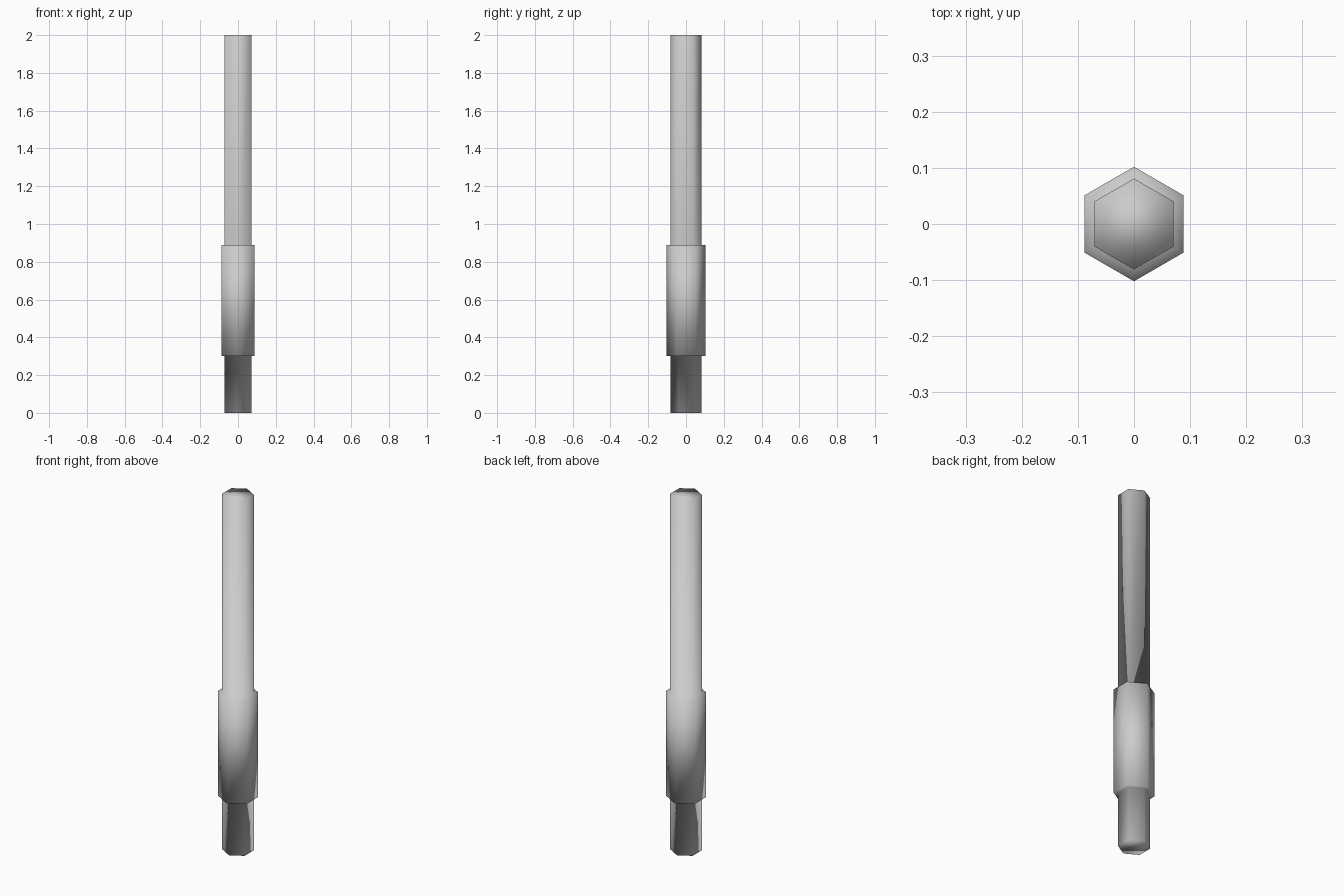
import bpy, bmesh
from math import pi, sin, cos

if "Cube" in bpy.data.objects:
    bpy.data.objects.remove(bpy.data.objects["Cube"])

SIDES = 6
# (radius, height) profile: lower stub, thick grip, long upper shaft
PROFILE = [(0.081, 0.0), (0.081, 0.3), (0.102, 0.3),
           (0.102, 0.89), (0.081, 0.89), (0.081, 2.0)]


def lathe(name, profile):
    bm = bmesh.new()
    # Hexagonal rings with a corner pointing along y
    rings = [[bm.verts.new((r * sin(2 * pi * i / SIDES), -r * cos(2 * pi * i / SIDES), z))
              for i in range(SIDES)] for r, z in profile]
    # Side walls and ledges
    for a, b in zip(rings, rings[1:]):
        for i in range(SIDES):
            j = (i + 1) % SIDES
            bm.faces.new((a[i], a[j], b[j], b[i]))
    # End caps, each two quads meeting along y
    for ring in (rings[0], rings[-1]):
        bm.faces.new(ring[:4])
        bm.faces.new(ring[3:] + ring[:1])
    bmesh.ops.recalc_face_normals(bm, faces=bm.faces)
    for f in bm.faces:
        f.smooth = True
    mesh = bpy.data.meshes.new(name)
    bm.to_mesh(mesh)
    bm.free()
    obj = bpy.data.objects.new(name, mesh)
    bpy.context.collection.objects.link(obj)
    return obj


# Hexagonal rod with thicker grip
lathe("rod_with_grip", PROFILE)
